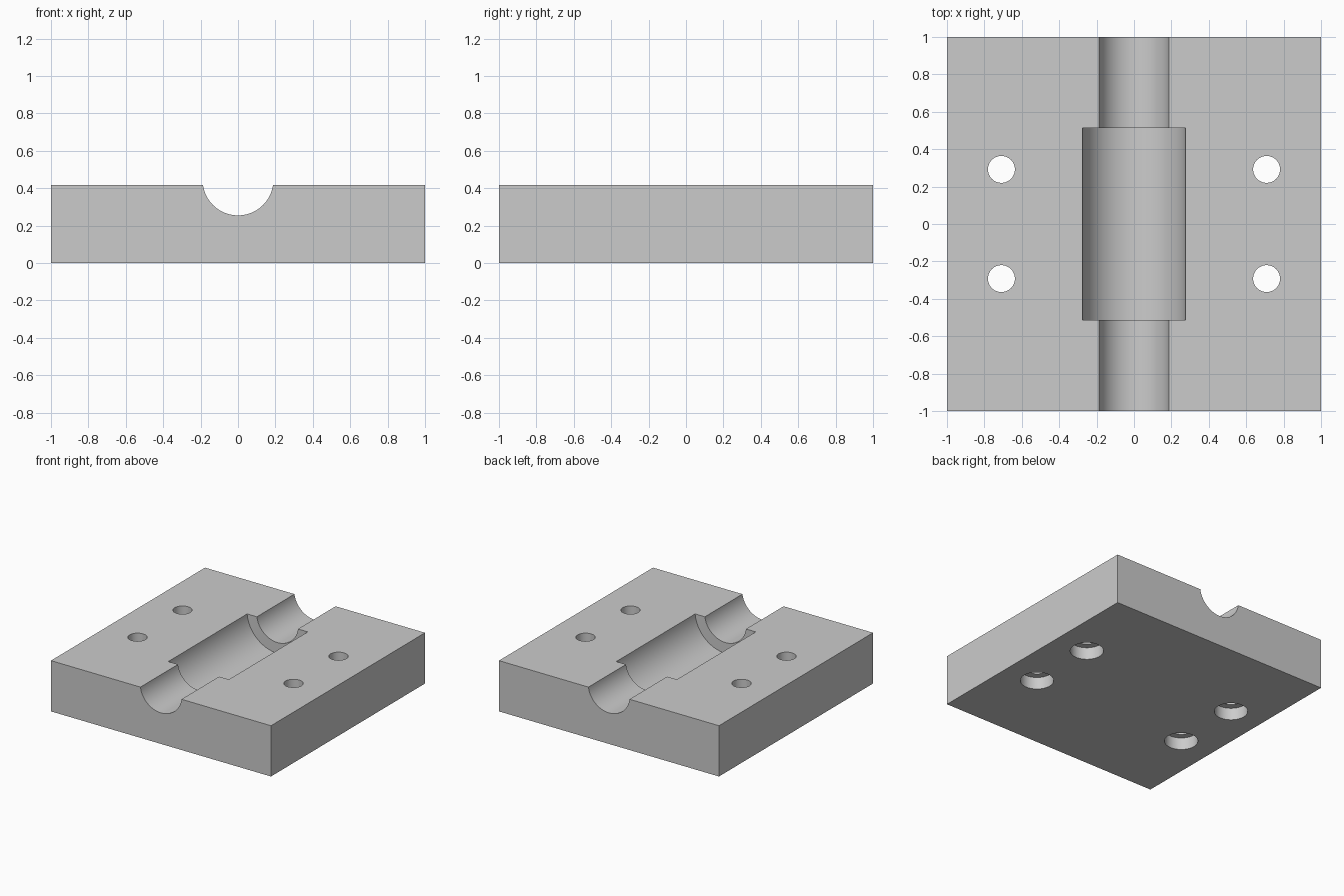
import bpy
from math import pi, radians

default = bpy.data.objects.get("Cube")
if default:
    bpy.data.objects.remove(default, do_unlink=True)

HEIGHT = 0.417        # block thickness
AXIS_Z = 0.444        # bore axis, just above the top face

# Material
grey = bpy.data.materials.new("plain grey")
grey.use_nodes = True
colour = (0.6, 0.6, 0.6, 1)
grey.diffuse_color = colour
grey.node_tree.nodes["Principled BSDF"].inputs["Base Color"].default_value = colour

# Block
bpy.ops.mesh.primitive_cube_add(size=1, location=(0, 0, HEIGHT / 2))
block = bpy.context.object
block.name = "clamp_block"
block.scale = (2, 2, HEIGHT)
bpy.ops.object.transform_apply(location=True, rotation=False, scale=True)
block.data.materials.append(grey)


def bore(name, radius, length, location, along_y=False):
    """Cut a round hole out of the block, then discard the cutter."""
    bpy.ops.mesh.primitive_cylinder_add(
        vertices=96 if along_y else 48, radius=radius, depth=length,
        location=location, rotation=(pi / 2 if along_y else 0, 0, 0))
    cutter = bpy.context.object
    cutter.name = name
    cutter.hide_render = True
    cutter.data.materials.append(grey)
    cut = block.modifiers.new(name, 'BOOLEAN')
    cut.operation = 'DIFFERENCE'
    cut.solver = 'EXACT'
    cut.object = cutter
    bpy.context.view_layer.objects.active = block
    bpy.ops.object.modifier_apply(modifier=name)
    bpy.data.objects.remove(cutter, do_unlink=True)


# Shaft groove and the wider pocket in its middle
bore("shaft_groove", 0.189, 2.4, (0, 0, AXIS_Z), along_y=True)
bore("bearing_pocket", 0.277, 1.024, (0, 0, AXIS_Z), along_y=True)

# Bolt holes, counterbored from the underside
for x in (-0.709, 0.709):
    for y in (-0.292, 0.292):
        bore("bolt_hole", 0.072, 1, (x, y, HEIGHT / 2))
        bore("bolt_head_recess", 0.126, 0.2, (x, y, 0))

# Smooth curved walls, sharp edges
bpy.ops.object.select_all(action='DESELECT')
block.select_set(True)
bpy.context.view_layer.objects.active = block
bpy.ops.object.shade_smooth_by_angle(angle=radians(30))
